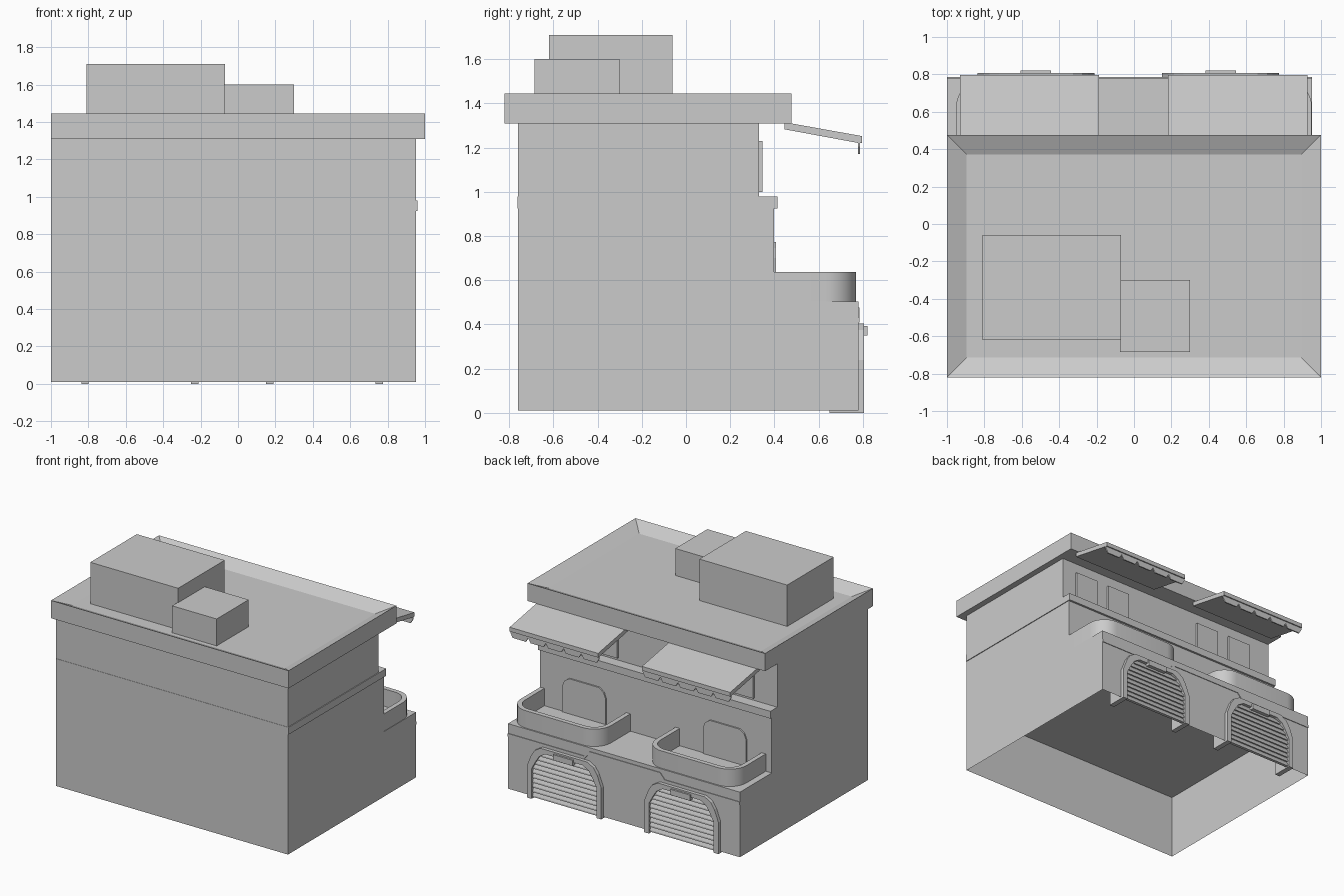
import bpy, bmesh, math
from mathutils import Vector

cube = bpy.data.objects.get("Cube")
if cube:
    bpy.data.objects.remove(cube, do_unlink=True)

GREY = (0.6, 0.6, 0.6, 1.0)
plaster = bpy.data.materials.new("light grey plaster")
plaster.use_nodes = True
plaster.diffuse_color = GREY
plaster.node_tree.nodes["Principled BSDF"].inputs["Base Color"].default_value = GREY


def finish(name, bm, smooth=False):
    bmesh.ops.recalc_face_normals(bm, faces=bm.faces[:])
    mesh = bpy.data.meshes.new(name)
    bm.to_mesh(mesh)
    bm.free()
    mesh.materials.append(plaster)
    obj = bpy.data.objects.new(name, mesh)
    bpy.context.collection.objects.link(obj)
    if smooth:
        bpy.ops.object.select_all(action='DESELECT')
        obj.select_set(True)
        bpy.context.view_layer.objects.active = obj
        bpy.ops.object.shade_smooth_by_angle(angle=math.radians(35))
    return obj


def prism(name, points, axis, start, end, smooth=False):
    """Extrude a flat outline along the named axis."""
    place = {'x': lambda u, v, w: (w, u, v),
             'y': lambda u, v, w: (u, w, v),
             'z': lambda u, v, w: (u, v, w)}[axis]
    bm = bmesh.new()
    face = bm.faces.new([bm.verts.new(place(u, v, start)) for u, v in points])
    ext = bmesh.ops.extrude_face_region(bm, geom=[face], use_keep_orig=True)
    verts = [g for g in ext['geom'] if isinstance(g, bmesh.types.BMVert)]
    bmesh.ops.translate(bm, verts=verts, vec=Vector(place(0, 0, end - start)))
    return finish(name, bm, smooth)


def box(name, x, y, z, open_bottom=False, rim=None):
    bm = bmesh.new()
    bmesh.ops.create_cube(bm, size=1)
    for v in bm.verts:
        v.co = [r[0] if c < 0 else r[1] for c, r in zip(v.co, (x, y, z))]
    bm.normal_update()
    if open_bottom:
        bmesh.ops.delete(bm, geom=[f for f in bm.faces if f.normal.z < -0.9], context='FACES_ONLY')
    if rim:
        top = [f for f in bm.faces if f.normal.z > 0.9]
        bmesh.ops.inset_region(bm, faces=top, thickness=rim[0], use_even_offset=True)
        bmesh.ops.translate(bm, verts=top[0].verts[:], vec=(0, 0, -rim[1]))
    return finish(name, bm)


# Stepped building volumes
WALL_X = (-1, 0.953)
box("ground_floor", WALL_X, (-0.76, 0.78), (0.01, 0.505), open_bottom=True)
box("middle_floor", WALL_X, (-0.76, 0.397), (0.505, 0.925), open_bottom=True)
box("floor_ledge", (-1, 0.959), (-0.762, 0.413), (0.925, 0.98))
box("upper_floor", WALL_X, (-0.76, 0.33), (0.98, 1.31), open_bottom=True)

# Flat roof with a raised rim and two rooftop boxes
box("roof", (-1, 1), (-0.82, 0.477), (1.31, 1.445), rim=(0.105, 0.05))
box("large_roof_box", (-0.81, -0.07), (-0.62, -0.06), (1.395, 1.71))
box("small_roof_box", (-0.075, 0.30), (-0.685, -0.30), (1.395, 1.60))

# Thin facade band, stepping up between the two shutters
low = [(-1, 0.41), (-0.37, 0.41), (-0.33, 0.455), (0.27, 0.455), (0.31, 0.41), (0.953, 0.41)]
prism("facade_band", low + [(x, z + 0.022) for x, z in reversed(low)], 'y', 0.779, 0.785)


def arch(half, shoulder, top):
    """Right half then left half of a chamfered arch."""
    right = [(half, 0), (half, shoulder), (half - 0.035, top - 0.075),
             (half - 0.065, top - 0.03), (half - 0.115, top)]
    return right + [(-x, z) for x, z in reversed(right)]


def arch_half_width(z, outline):
    right = outline[:len(outline) // 2]
    for (x0, z0), (x1, z1) in zip(right, right[1:]):
        if z0 <= z <= z1:
            return x0 + (x1 - x0) * (z - z0) / (z1 - z0)
    return right[-1][0]


# Arched roller shutters with frames and handles
outer, inner = arch(0.313, 0.24, 0.405), arch(0.273, 0.23, 0.37)
for side, cx in (("left", 0.463), ("right", -0.525)):
    ring = [(cx + x, z) for x, z in outer + inner[::-1]]
    prism(side + "_shutter_frame", ring, 'y', 0.65, 0.806)
    rows, pitch = 10, 0.036
    for i in range(rows):
        z = 0.01 + i * pitch
        w = arch_half_width(z + pitch * 0.5, inner) + 0.01
        profile = [(0.77, z), (0.793, z), (0.793, z + 0.012), (0.782, z + pitch), (0.77, z + pitch)]
        prism(f"{side}_shutter_slat_{i + 1}", profile, 'x', cx - w, cx + w)
    box(side + "_shutter_handle", (cx - 0.082, cx + 0.082), (0.78, 0.82), (0.35, 0.393))


def balcony_path(x0, x1, y0, y1, radius, steps=8):
    """Open U with two rounded front corners."""
    path = [(x0, y0)]
    for cx, a0 in ((x0 + radius, 180), (x1 - radius, 90)):
        for i in range(steps + 1):
            a = math.radians(a0 - 90 * i / steps)
            path.append((cx + radius * math.cos(a), y1 - radius + radius * math.sin(a)))
    return path + [(x1, y0)]


# Balcony walls, balcony doors, windows and awnings
T = 0.035
for side, x0, x1, door_x in (("left", 0.19, 0.95, 0.575), ("right", -0.95, -0.19, -0.61)):
    outside = balcony_path(x0, x1, 0.397, 0.77, 0.14)
    inside = balcony_path(x0 + T, x1 - T, 0.397, 0.77 - T, 0.14 - T)
    prism(side + "_balcony_wall", outside + inside[::-1], 'z', 0.505, 0.637, smooth=True)

    half = [(0.183, 0.505), (0.183, 0.70), (0.165, 0.745), (0.125, 0.772)]
    door = half + [(-x, z) for x, z in reversed(half)]
    prism(side + "_balcony_door", [(door_x + x, z) for x, z in door], 'y', 0.39, 0.408)

for i, cx in enumerate((0.735, 0.435, -0.41, -0.71)):
    box(f"window_{i + 1}", (cx - 0.098, cx + 0.098), (0.32, 0.346), (1.0, 1.23))

for side, x0, x1 in (("left", 0.182, 0.927), ("right", -0.93, -0.187)):
    slope = [(0.445, 1.315), (0.445, 1.283), (0.785, 1.22), (0.797, 1.22), (0.797, 1.252)]
    prism(side + "_awning", slope, 'x', x0, x1)
    tabs = 5
    w = (x1 - x0) / tabs
    for i in range(tabs):
        a, b = x0 + i * w, x0 + (i + 1) * w
        tab = [(a, 1.225), (a, 1.205), (a + 0.02, 1.172), (b - 0.02, 1.172), (b, 1.205), (b, 1.225)]
        prism(f"{side}_awning_tab_{i + 1}", tab, 'y', 0.778, 0.788)
